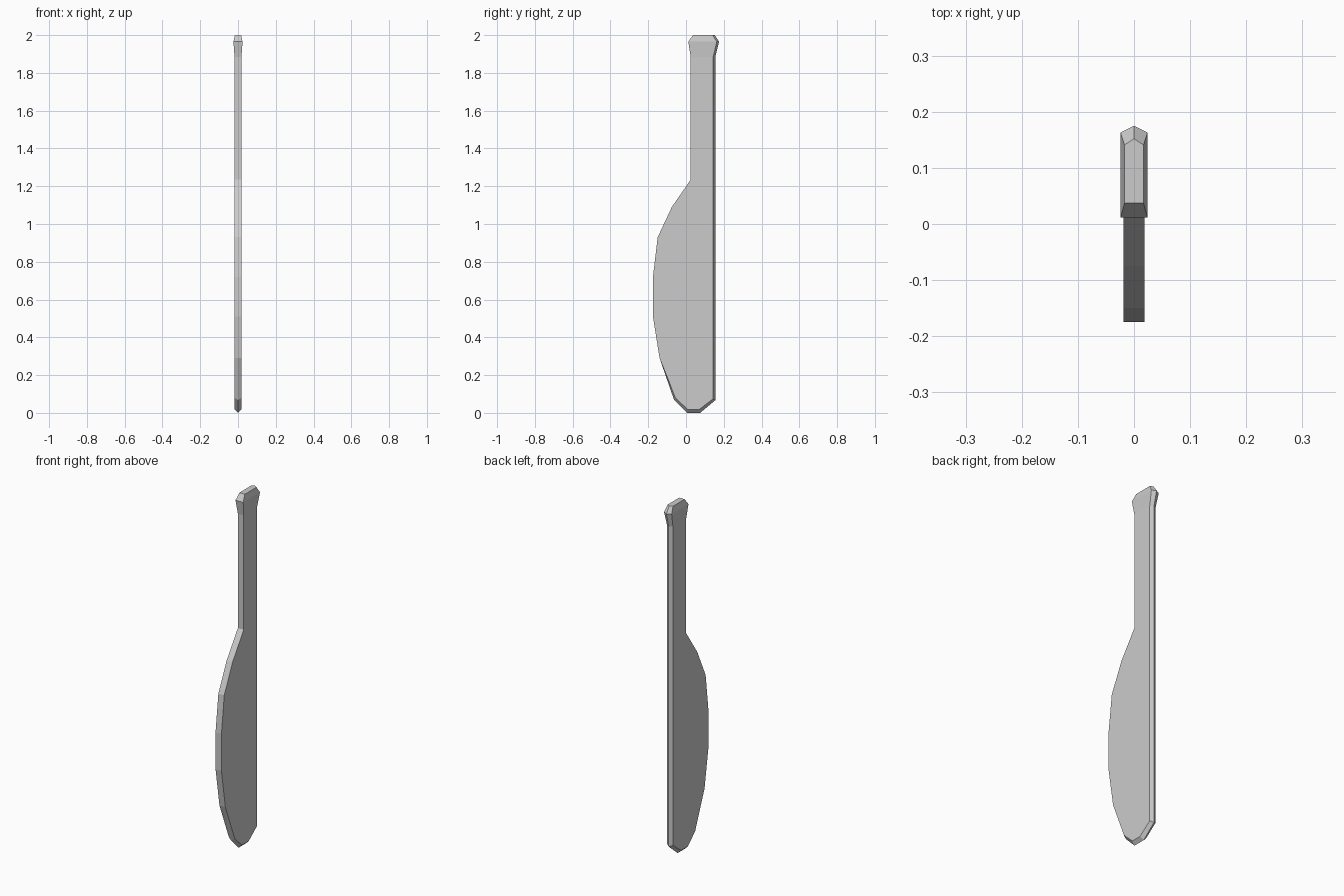
import bpy, bmesh

if "Cube" in bpy.data.objects:
    bpy.data.objects.remove(bpy.data.objects["Cube"])

HALF = 0.0185
# Blade and handle outline: (side y, side z, ridge dy, ridge dz), front top round to back top
outline = [
    (0.025, 1.885, 0, 0), (0.025, 1.235, 0, 0), (-0.075, 1.09, 0, 0),
    (-0.15, 0.93, 0, 0), (-0.175, 0.72, 0, 0), (-0.175, 0.51, 0, 0),
    (-0.14, 0.29, 0, 0), (-0.056, 0.08, -0.007, -0.012),
    (0.009, 0.018, -0.004, -0.018), (0.07, 0.018, 0.005, -0.018),
    (0.144, 0.075, 0.011, -0.008), (0.144, 1.885, 0.011, 0),
]
# Flared pommel rings: (half width, front y, back y, ridge y, z)
pommel = [(0.024, 0.012, 0.163, 0.175, 1.965), (0.017, 0.037, 0.141, 0.152, 2.0)]

bm = bmesh.new()
left = [bm.verts.new((-HALF, y, z)) for y, z, dy, dz in outline]
right = [bm.verts.new((HALF, y, z)) for y, z, dy, dz in outline]
mid = [bm.verts.new((0, y + dy, z + dz)) for y, z, dy, dz in outline]

# Flat sides and the ridged rim between them
bm.faces.new(left)
bm.faces.new(right[::-1])
for i in range(len(outline) - 1):
    for a, b in ((left, mid), (mid, right)):
        bm.faces.new((a[i], b[i], b[i + 1], a[i + 1]))

# Pommel lofted from the handle top, closed with a flat cap
ring = [left[0], mid[0], right[0], right[-1], mid[-1], left[-1]]
for h, y0, y1, yr, z in pommel:
    new = [bm.verts.new((x, y, z)) for x, y in
           ((-h, y0), (0, y0), (h, y0), (h, y1), (0, yr), (-h, y1))]
    for i in range(6):
        j = (i + 1) % 6
        bm.faces.new((ring[i], ring[j], new[j], new[i]))
    ring = new
bm.faces.new(ring)

bmesh.ops.recalc_face_normals(bm, faces=bm.faces)
# Triangulate only the concave sides for a clean fill
bmesh.ops.triangulate(bm, faces=[f for f in bm.faces if len(f.verts) > 6])
mesh = bpy.data.meshes.new("blade_with_handle")
bm.to_mesh(mesh)
bm.free()
obj = bpy.data.objects.new("blade_with_handle", mesh)
bpy.context.collection.objects.link(obj)
